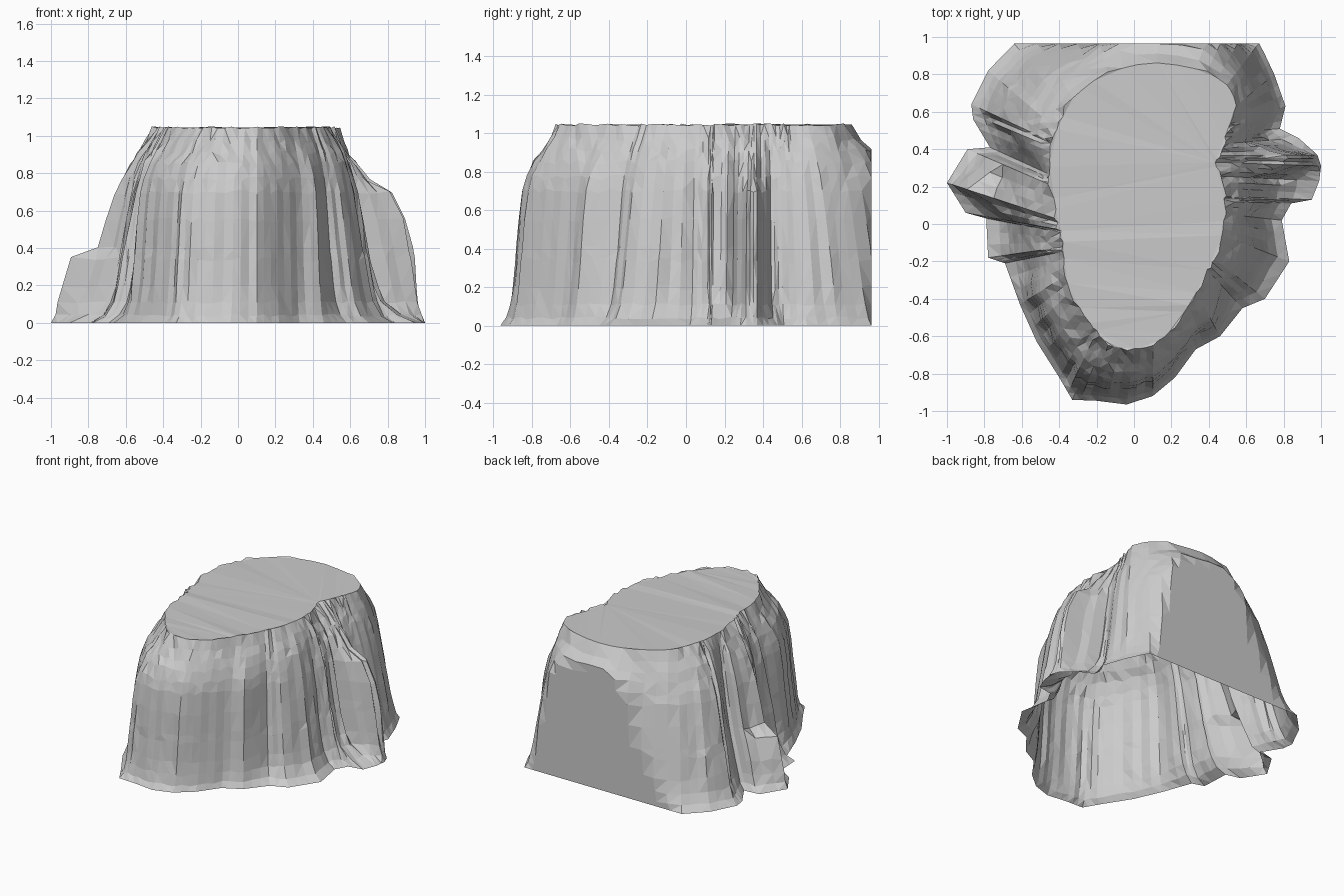
import bpy, bmesh, random
from math import atan2, degrees, radians, cos, sin

random.seed(4)
CX, CY = 0.05, 0.10
BACK = 0.964          # flat sliced plane at the back

# Ground outline: x, y, wall profile
BASE = [(-.04, -.965, 'F'), (.10, -.92, 'F'), (.22, -.82, 'F'), (.33, -.67, 'F'),
        (.46, -.60, 'F'), (.58, -.45, 'W'), (.70, -.40, 'W'), (.83, -.20, 'W'),
        (.79, .02, 'W'), (.84, .11, 'W'), (.95, .13, 'P'), (.99, .23, 'P'),
        (1.0, .31, 'R'), (.98, .37, 'R'), (.88, .46, 'P'), (.78, .51, 'W'),
        (.81, .63, 'S'), (.75, .80, 'S'), (.67, .97, 'S'), (.48, 1.22, 'F'),
        (0, 1.28, 'F'), (-.35, 1.09, 'S'), (-.64, .965, 'S'), (-.78, .82, 'S'),
        (-.87, .64, 'S'), (-.86, .56, 'W'), (-.77, .41, 'G'), (-.89, .40, 'V'),
        (-1.0, .22, 'L'), (-.90, .06, 'P'), (-.79, .03, 'W'), (-.78, -.18, 'W'),
        (-.69, -.21, 'W'), (-.61, -.43, 'F'), (-.52, -.63, 'F'), (-.40, -.82, 'F'),
        (-.33, -.94, 'F'), (-.20, -.945, 'F')]

# Rim radius by angle
RIM = [(0, .44), (20, .44), (32, .45), (40, .58), (48, .75), (55, .79), (70, .78),
       (90, .76), (110, .72), (125, .69), (140, .61), (160, .53), (180, .48), (205, .47),
       (225, .58), (245, .69), (258, .78), (270, .77), (280, .71), (295, .58),
       (315, .49), (340, .45), (360, .44)]

# Ground angle to rim angle, so ridges run slanted to the rim
WARP = [(0, 0), (3, 10), (13, 32), (30, 41), (45, 47), (60, 60), (138, 138), (151, 146),
        (173, 188), (190, 202), (206, 212), (225, 227), (360, 360)]

# Wall profiles: fraction of the way from rim to ground outline at each height
ZS = [0, .04, .11, .20, .34, .40, .55, .70, .77, .85, .91, .97, 1.045]
PROF = {
    'F': [1, .90, .84, .79, .74, .72, .68, .62, .55, .42, .27, .12, 0],
    'S': [1, .90, .82, .75, .67, .63, .53, .43, .36, .27, .19, .09, 0],
    'W': [1, .82, .70, .63, .56, .53, .47, .40, .35, .28, .21, .12, 0],
    'P': [1, .78, .61, .52, .44, .41, .36, .31, .28, .22, .16, .08, 0],
    'G': [1, .85, .75, .65, .50, .43, .30, .21, .16, .12, .08, .04, 0],
    'R': [1, .97, .94, .92, .89, .87, .81, .68, .46, .34, .26, .17, 0],
    'V': [1, .88, .80, .74, .62, .54, .46, .38, .32, .25, .18, .09, 0],
    'L': [1, .95, .91, .86, .78, .53, .46, .38, .32, .25, .18, .09, 0],
}


def lerp_table(tab, a):
    for (a0, r0), (a1, r1) in zip(tab, tab[1:]):
        if a0 <= a <= a1:
            return r0 + (r1 - r0) * (a - a0) / (a1 - a0)


def rim(x, y):
    a = lerp_table(WARP, degrees(atan2(y - CY, x - CX)) % 360)
    r = lerp_table(RIM, a)
    return CX + r * cos(radians(a)), CY + r * sin(radians(a))


# Spokes: outline subdivided, each with a random flute depth (calm at the back)
SUB = 3
spokes = []
for i, (x0, y0, p0) in enumerate(BASE):
    x1, y1, p1 = BASE[(i + 1) % len(BASE)]
    for k in range(SUB):
        t = k / SUB
        x, y = x0 + (x1 - x0) * t, y0 + (y1 - y0) * t
        f = [a + (b - a) * t for a, b in zip(PROF[p0], PROF[p1])]
        calm = .15 if y > .85 else 1
        spokes.append((x, y, f, calm, calm * random.uniform(-.055, .055),
                       random.uniform(-.03, .03)))

bm = bmesh.new()
rings = []
top = len(ZS) - 1
for j, z in enumerate(ZS):
    ring = []
    for x, y, f, calm, flute, rj in spokes:
        tx, ty = rim(x, y)
        s, z2 = f[j], z
        if j == top:
            s, z2 = s + rj, z + rj * .2
        elif j:
            s += flute * min(1, z * 4) * (1 - .7 * z) + calm * random.uniform(-.01, .01)
            z2 = z + random.uniform(-.015, .015) * (.5 if j < 3 else 1)
        ring.append(bm.verts.new((tx + (x - tx) * s, min(ty + (y - ty) * s, BACK), z2)))
    rings.append(ring)

n = len(spokes)
for a, b in zip(rings, rings[1:]):
    for i in range(n):
        k = (i + 1) % n
        bm.faces.new((a[i], a[k], b[k], b[i]))

# Flat, slightly uneven cap; the underside stays open
bm.faces.new(rings[top])
bmesh.ops.triangulate(bm, faces=bm.faces[:], ngon_method='BEAUTY')

me = bpy.data.meshes.new("rock_stump")
bm.to_mesh(me)
bm.free()
ob = bpy.data.objects.new("rock_stump", me)
bpy.context.collection.objects.link(ob)
